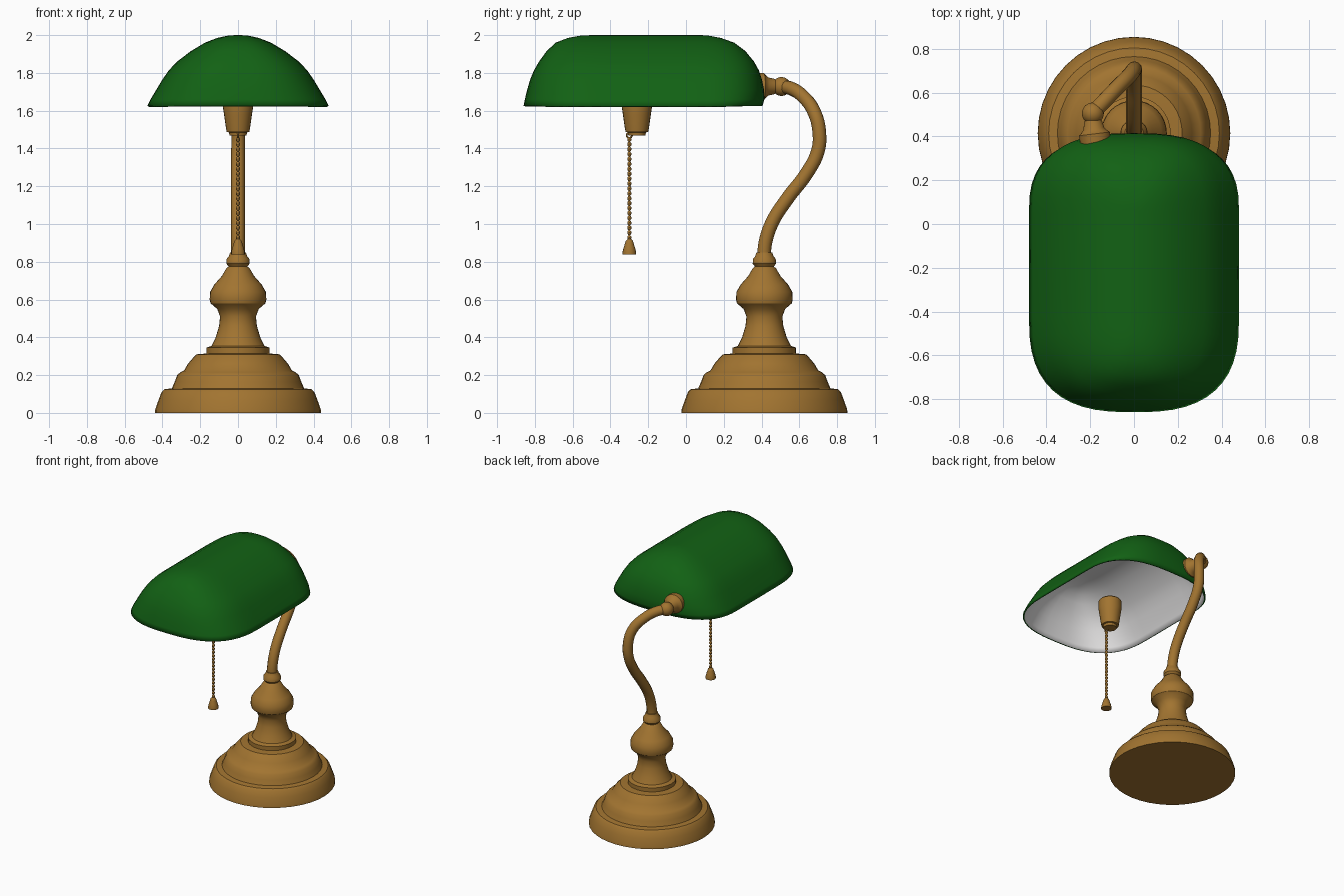
import bpy, bmesh, math
from mathutils import Vector

if "Cube" in bpy.data.objects:
    bpy.data.objects.remove(bpy.data.objects["Cube"])


def material(name, rgb):
    m = bpy.data.materials.new(name)
    m.diffuse_color = (*rgb, 1)
    m.use_nodes = True
    m.node_tree.nodes["Principled BSDF"].inputs["Base Color"].default_value = m.diffuse_color
    return m


brass = material("aged_brass", (0.36, 0.175, 0.03))
green = material("green_glass", (0.006, 0.12, 0.007))
white = material("white_lining", (0.8, 0.79, 0.79))


def smooth(ob, angle=35):
    bpy.ops.object.select_all(action='DESELECT')
    ob.select_set(True)
    bpy.context.view_layer.objects.active = ob
    bpy.ops.object.shade_smooth_by_angle(angle=math.radians(angle))


def loft(name, rings, mat):
    """Skin a list of closed point rings and cap both ends."""
    bm = bmesh.new()
    loops = [[bm.verts.new(p) for p in r] for r in rings]
    n = len(loops[0])
    for a, b in zip(loops, loops[1:]):
        for i in range(n):
            j = (i + 1) % n
            bm.faces.new((a[i], a[j], b[j], b[i]))
    bm.faces.new(loops[0][::-1])
    bm.faces.new(loops[-1])
    bmesh.ops.recalc_face_normals(bm, faces=bm.faces)
    me = bpy.data.meshes.new(name)
    bm.to_mesh(me)
    bm.free()
    ob = bpy.data.objects.new(name, me)
    bpy.context.collection.objects.link(ob)
    me.materials.append(mat)
    return ob


def lathe(name, profile, origin, axis=(0, 0, 1), sides=32):
    """Turn (radius, height) points around an axis."""
    rot = Vector((0, 0, 1)).rotation_difference(Vector(axis))
    rings = []
    for r, h in profile:
        rings.append([Vector(origin) + rot @ Vector((r * math.cos(a), r * math.sin(a), h))
                      for a in (math.tau * i / sides for i in range(sides))])
    ob = loft(name, rings, brass)
    smooth(ob)
    return ob


# Stepped base and turned column
BY = 0.415
lathe("base", [(0.44, 0), (0.438, 0.02), (0.42, 0.07), (0.405, 0.11), (0.39, 0.125),
               (0.35, 0.13), (0.335, 0.165), (0.322, 0.2), (0.305, 0.215), (0.285, 0.225),
               (0.265, 0.26), (0.235, 0.295), (0.22, 0.31), (0.16, 0.315)], (0, BY, 0), sides=40)
lathe("column", [(0.168, 0.3), (0.168, 0.345), (0.14, 0.355), (0.118, 0.4), (0.1, 0.46),
                 (0.095, 0.51), (0.11, 0.55), (0.145, 0.58), (0.15, 0.6), (0.148, 0.64),
                 (0.125, 0.68), (0.085, 0.725), (0.062, 0.765), (0.05, 0.775), (0.062, 0.79),
                 (0.06, 0.815), (0.048, 0.83), (0.042, 0.85)], (0, BY, 0))

# Curved arm
path = [(0, 0.412, 0.8), (0, 0.42, 0.9), (0, 0.457, 1.01), (0, 0.537, 1.135),
        (0, 0.64, 1.27), (0, 0.698, 1.385), (0, 0.706, 1.48), (-0.02, 0.68, 1.59),
        (-0.08, 0.62, 1.675), (-0.14, 0.557, 1.717), (-0.19, 0.505, 1.728)]
cu = bpy.data.curves.new("arm", 'CURVE')
cu.dimensions = '3D'
cu.bevel_depth = 0.036
cu.bevel_resolution = 4
cu.resolution_u = 5
cu.use_fill_caps = True
sp = cu.splines.new('BEZIER')
sp.bezier_points.add(len(path) - 1)
for bp, co in zip(sp.bezier_points, path):
    bp.co = co
    bp.handle_left_type = bp.handle_right_type = 'AUTO'
cu.materials.append(brass)
arm = bpy.data.objects.new("arm", cu)
bpy.context.collection.objects.link(arm)
bpy.ops.object.select_all(action='DESELECT')
arm.select_set(True)
bpy.context.view_layer.objects.active = arm
bpy.ops.object.convert(target='MESH')
smooth(arm)

# Ball joint and flange holding the shade
bpy.ops.mesh.primitive_uv_sphere_add(segments=24, ring_count=14, radius=0.05,
                                     location=(-0.188, 0.505, 1.728))
ball = bpy.context.object
ball.name = "ball_joint"
ball.data.materials.append(brass)
smooth(ball)
lathe("shade_flange", [(0.07, -0.02), (0.072, 0.022), (0.062, 0.03), (0.048, 0.045),
                       (0.042, 0.075), (0.03, 0.1)], (-0.178, 0.39, 1.728), (-0.12, 0.98, 0), 24)

# Shade: stacked rounded outlines given as (z, half width, front y, back y)
layers = [(1.625, 0.48, -0.86, 0.405), (1.66, 0.463, -0.853, 0.415),
          (1.71, 0.433, -0.841, 0.413), (1.765, 0.40, -0.825, 0.402),
          (1.815, 0.365, -0.804, 0.385), (1.86, 0.322, -0.778, 0.36),
          (1.915, 0.25, -0.738, 0.315), (1.96, 0.175, -0.69, 0.255),
          (1.985, 0.11, -0.625, 0.185), (1.997, 0.055, -0.56, 0.12), (2.0, 0.015, -0.5, 0.08)]
FC, BC, E, N = -0.42, 0.05, 2 / 2.7, 12


def outline(z, w, front, back):
    pts = []
    for centre, reach, start in ((BC, back - BC, 0), (FC, FC - front, math.pi)):
        for i in range(2 * N + 1):
            a = start + math.pi * i / (2 * N)
            c, s = math.cos(a), math.sin(a)
            c = 0 if abs(c) < 1e-6 else c
            s = 0 if abs(s) < 1e-6 else s
            pts.append((math.copysign(abs(c) ** E, c) * w,
                        centre + math.copysign(abs(s) ** E, s) * reach, z))
    return pts


shade = loft("shade", [outline(*l) for l in layers], green)
bm = bmesh.new()
bm.from_mesh(shade.data)
bmesh.ops.delete(bm, geom=[f for f in bm.faces if all(v.co.z < 1.63 for v in f.verts)],
                 context='FACES_ONLY')
bm.to_mesh(shade.data)
bm.free()
shade.data.materials.append(white)
solid = shade.modifiers.new("thickness", 'SOLIDIFY')
solid.thickness = 0.012
solid.offset = -1
solid.material_offset = 1
solid.material_offset_rim = 0
smooth(shade, 40)

# Lamp socket
lathe("socket", [(0.045, 1.468), (0.048, 1.485), (0.06, 1.488), (0.064, 1.51), (0.074, 1.58),
                 (0.08, 1.62), (0.08, 1.68), (0.07, 1.69)], (0, -0.26, 0), sides=24)
bpy.ops.mesh.primitive_torus_add(major_radius=0.014, minor_radius=0.005, major_segments=14,
                                 minor_segments=6, location=(0, -0.3, 1.47),
                                 rotation=(0, math.pi / 2, 0))
loop = bpy.context.object
loop.name = "chain_loop"
loop.data.materials.append(brass)
smooth(loop)

# Beaded pull chain and bell-shaped pull
STEP = 0.026
beads = []
for i in range(21):
    z = 0.915 + i * STEP
    beads += [(0.004, z), (0.01, z + STEP * 0.25), (0.011, z + STEP * 0.5), (0.01, z + STEP * 0.75)]
beads.append((0.004, 0.915 + 21 * STEP))
lathe("pull_chain", beads, (0, -0.3, 0), sides=8)
lathe("chain_pull", [(0.036, 0.838), (0.036, 0.852), (0.03, 0.875), (0.022, 0.9),
                     (0.018, 0.912), (0.008, 0.922)], (0, -0.3, 0), sides=16)
